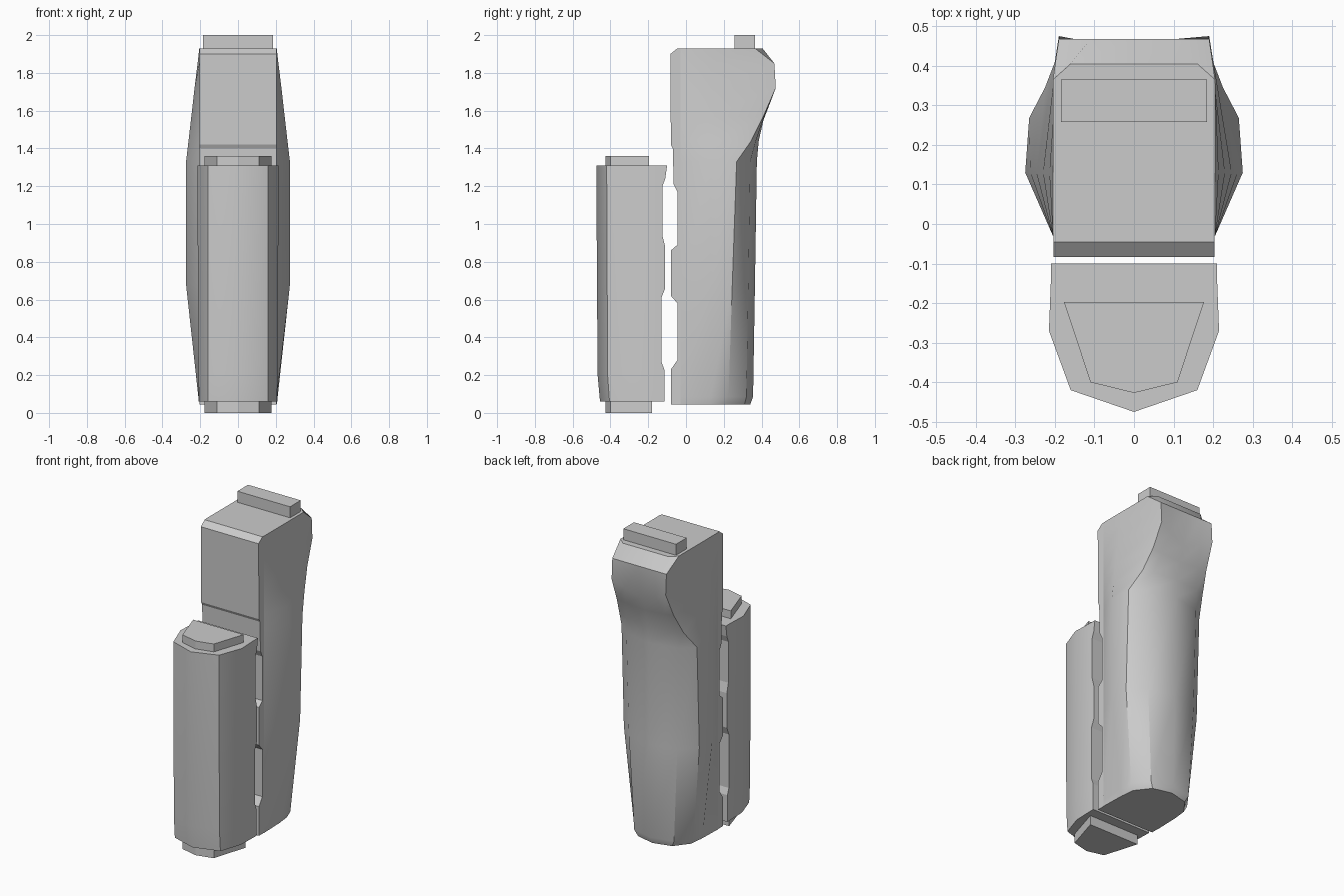
import bpy, bmesh, math


def finish(name, bm, smooth=None):
    bmesh.ops.recalc_face_normals(bm, faces=bm.faces)
    mesh = bpy.data.meshes.new(name)
    bm.to_mesh(mesh)
    bm.free()
    obj = bpy.data.objects.new(name, mesh)
    bpy.context.collection.objects.link(obj)
    if smooth:
        bpy.ops.object.select_all(action='DESELECT')
        obj.select_set(True)
        bpy.context.view_layer.objects.active = obj
        bpy.ops.object.shade_smooth_by_angle(angle=math.radians(smooth))
    return obj


def loft(name, rings, smooth=None):
    """Skin a stack of closed rings and cap both ends."""
    bm = bmesh.new()
    rows = [[bm.verts.new(p) for p in r] for r in rings]
    n = len(rows[0])
    for a, b in zip(rows, rows[1:]):
        for i in range(n):
            j = (i + 1) % n
            bm.faces.new((a[i], a[j], b[j], b[i]))
    bm.faces.new(rows[0][::-1])
    bm.faces.new(rows[-1])
    return finish(name, bm, smooth)


def mirrored(half):
    """Half outline ending on the centre line -> full outline."""
    return half + [(-x, y, z) for x, y, z in half[-2::-1]]


def side_profile(name, pts, w):
    """Extrude a (y, z) outline across x."""
    return loft(name, [[(x, y, z) for y, z in pts] for x in (-w, w)])


# Rear body: z, half width, crease, back corner, centre (y, z)
stations = [
    (0.045, 0.20, (0.19, 0.22, 0.045), (0.12, 0.31, 0.045), (0.34, 0.045)),
    (0.085, 0.21, (0.21, 0.225, 0.085), (0.14, 0.32, 0.085), (0.355, 0.085)),
    (0.68, 0.275, (0.265, 0.245, 0.68), (0.17, 0.33, 0.68), (0.365, 0.68)),
    (1.33, 0.275, (0.265, 0.268, 1.33), (0.18, 0.34, 1.33), (0.375, 1.33)),
    (1.44, 0.262, (0.225, 0.345, 1.44), (0.16, 0.37, 1.44), (0.385, 1.44)),
    (1.57, 0.247, (0.20, 0.41, 1.57), (0.14, 0.41, 1.56), (0.41, 1.55)),
    (1.72, 0.23, (0.19, 0.475, 1.72), (0.11, 0.46, 1.68), (0.445, 1.64)),
    (1.85, 0.214, (0.19, 0.468, 1.85), (0.11, 0.468, 1.85), (0.468, 1.85)),
    (1.93, 0.205, (0.205, 0.365, 1.93), (0.16, 0.405, 1.93), (0.405, 1.93)),
]
loft("rear_body", [mirrored([(0.205, -0.03, z), (w, 0.13, z), c, d, (0, *e)])
                   for z, w, c, d, e in stations], 32)

# Notched front face of the rear body
side_profile("rear_body_front", [
    (-0.03, 0.045), (-0.08, 0.045), (-0.08, 0.23), (-0.045, 0.28),
    (-0.045, 0.58), (-0.08, 0.62), (-0.08, 0.86), (-0.045, 0.89),
    (-0.045, 1.17), (-0.065, 1.21), (-0.07, 1.40), (-0.08, 1.42),
    (-0.083, 1.90), (-0.045, 1.93), (-0.03, 1.93)], 0.203)

# Front housing with a slightly tapered foot
housing = []
for z, side, corner, nose in ((0.06, 0.205, -0.405, -0.455),
                              (0.20, 0.21, -0.415, -0.468),
                              (1.31, 0.215, -0.42, -0.475)):
    housing.append(mirrored([(0.21, -0.14, z), (side, -0.27, z),
                             (0.16, corner, z), (0, nose, z)]))
loft("front_housing", housing, 50)

# Notched inner face of the front housing
side_profile("front_housing_back", [
    (-0.14, 0.06), (-0.115, 0.06), (-0.115, 0.23), (-0.13, 0.27),
    (-0.13, 0.61), (-0.11, 0.66), (-0.11, 0.88), (-0.125, 0.94),
    (-0.125, 1.20), (-0.11, 1.24), (-0.10, 1.31), (-0.14, 1.31)], 0.21)

# Caps above and below the front housing
for name, z0, z1, back in (("top_cap", 1.30, 1.36, -0.197),
                           ("bottom_cap", 0.0, 0.07, -0.18)):
    loft(name, [mirrored([(0.177, back, z), (0.11, -0.40, z), (0, -0.427, z)])
                for z in (z0, z1)])

# Bar on top of the rear body
side_profile("top_bar", [(0.258, 1.92), (0.365, 1.92), (0.365, 2.0), (0.258, 2.0)], 0.185)
